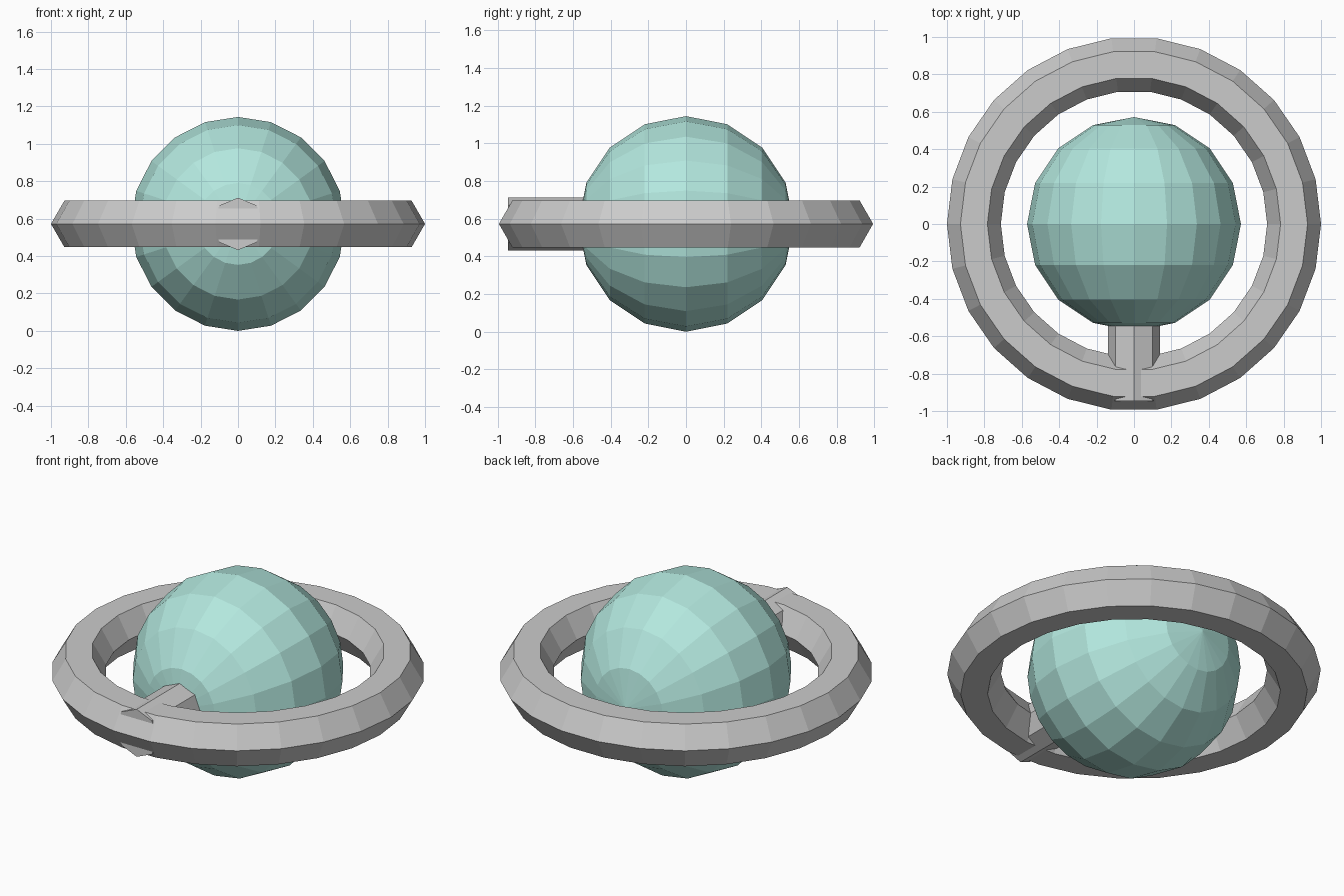
import bpy
import math

if "Cube" in bpy.data.objects:
    bpy.data.objects.remove(bpy.data.objects["Cube"])

R = 0.572  # globe radius and height of its centre

# Faceted globe, poles along y
bpy.ops.mesh.primitive_uv_sphere_add(segments=20, ring_count=8, radius=R,
                                     location=(0, 0, R), rotation=(math.pi / 2, 0, 0))
globe = bpy.context.object
globe.name = "globe"
teal = bpy.data.materials.new("teal")
teal.diffuse_color = (0.45, 0.80, 0.73, 1)
teal.use_nodes = True
teal.node_tree.nodes["Principled BSDF"].inputs["Base Color"].default_value = teal.diffuse_color
globe.data.materials.append(teal)

# Flat-topped ring with a hexagonal section
bpy.ops.mesh.primitive_torus_add(major_segments=26, minor_segments=6,
                                 major_radius=0.856, minor_radius=0.144,
                                 location=(0, 0, R))
bpy.context.object.name = "ring"
bpy.ops.object.shade_flat()

# Octagonal peg joining the ring to the front of the globe
y_front, y_back = -0.945, -0.48
bpy.ops.mesh.primitive_cylinder_add(vertices=8, radius=0.14, depth=y_back - y_front,
                                    location=(0, (y_front + y_back) / 2, R),
                                    rotation=(math.pi / 2, 0, 0))
bpy.context.object.name = "peg"
